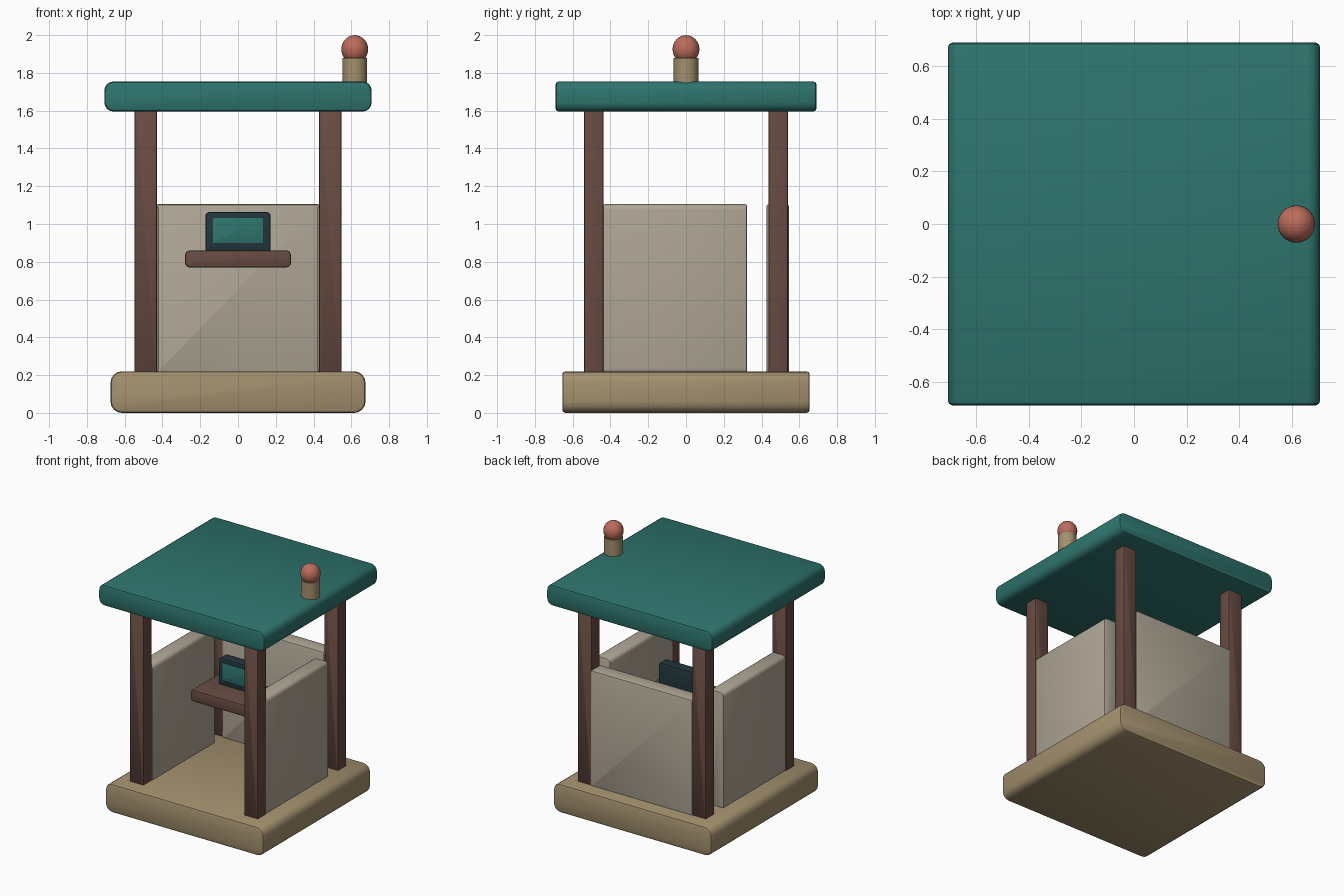
import bpy
import bmesh
from mathutils import Vector

if "Cube" in bpy.data.objects:
    bpy.data.objects.remove(bpy.data.objects["Cube"])


def material(name, r, g, b):
    """Flat colour from 0-255 sRGB values."""
    def lin(c):
        c /= 255
        return c / 12.92 if c <= 0.04045 else ((c + 0.055) / 1.055) ** 2.4
    m = bpy.data.materials.new(name)
    m.diffuse_color = (lin(r), lin(g), lin(b), 1)
    m.use_nodes = True
    m.node_tree.nodes["Principled BSDF"].inputs["Base Color"].default_value = m.diffuse_color
    return m


TEAL = material("teal", 46, 116, 109)
TAN = material("tan", 163, 144, 110)
PANEL = material("warm grey", 175, 166, 149)
WOOD = material("brown wood", 103, 75, 66)
DARK = material("dark slate", 33, 54, 60)
RED = material("soft red", 188, 108, 91)


def finish(bm, name, mat, angle=0.6):
    mesh = bpy.data.meshes.new(name)
    bm.to_mesh(mesh)
    bm.free()
    ob = bpy.data.objects.new(name, mesh)
    bpy.context.collection.objects.link(ob)
    mesh.materials.append(mat)
    bpy.ops.object.select_all(action='DESELECT')
    ob.select_set(True)
    bpy.context.view_layer.objects.active = ob
    bpy.ops.object.shade_smooth_by_angle(angle=angle)
    return ob


def block(name, mat, x, y, z, radius, chamfer):
    """Box with its front outline rounded and its front and back rims chamfered."""
    bm = bmesh.new()
    bmesh.ops.create_cube(bm, size=1)
    for v in bm.verts:
        v.co = Vector([(a + b) / 2 + c * (b - a) for (a, b), c in zip((x, y, z), v.co)])
    long_edges = [e for e in bm.edges
                  if abs((e.verts[0].co - e.verts[1].co).y) > 1e-5]
    bmesh.ops.bevel(bm, geom=long_edges, offset=radius, segments=4,
                    profile=0.5, affect='EDGES')
    rims = [e for e in bm.edges
            if abs((e.verts[0].co - e.verts[1].co).y) < 1e-5]
    bmesh.ops.bevel(bm, geom=rims, offset=chamfer, segments=2,
                    profile=0.5, affect='EDGES')
    return finish(bm, name, mat)


# floor slab and roof slab
block("floor_base", TAN, (-0.675, 0.675), (-0.655, 0.655), (0, 0.22), 0.06, 0.016)
block("roof", TEAL, (-0.708, 0.708), (-0.69, 0.69), (1.595, 1.755), 0.05, 0.016)

# corner posts and side walls
for sx, side in ((-1, "left"), (1, "right")):
    for sy, end in ((-1, "front"), (1, "back")):
        block(f"{end}_{side}_post", WOOD,
              sorted((sx * 0.428, sx * 0.547)), sorted((sy * 0.436, sy * 0.54)),
              (0.2, 1.62), 0.008, 0.008)
    block(f"{side}_wall", PANEL, sorted((sx * 0.42, sx * 0.546)),
          (-0.44, 0.323), (0.205, 1.105), 0.03, 0.01)

# back wall
block("back_wall", PANEL, (-0.435, 0.435), (0.426, 0.545), (0.205, 1.105), 0.015, 0.012)

# desk, monitor and its screen
block("desk", WOOD, (-0.28, 0.28), (-0.18, 0.18), (0.77, 0.86), 0.025, 0.01)
block("monitor", DARK, (-0.173, 0.173), (0.01, 0.09), (0.85, 1.063), 0.022, 0.008)
block("screen", TEAL, (-0.133, 0.133), (0.003, 0.012), (0.9, 1.032), 0.002, 0.001)

# roof lamp: stem and bulb
LAMP_X = 0.618
bm = bmesh.new()
bmesh.ops.create_cone(bm, cap_ends=True, segments=32, radius1=0.065, radius2=0.065, depth=0.16)
bmesh.ops.translate(bm, verts=bm.verts, vec=(LAMP_X, 0, 1.8))
finish(bm, "lamp_stem", TAN)

bm = bmesh.new()
bmesh.ops.create_uvsphere(bm, u_segments=32, v_segments=16, radius=0.071)
bmesh.ops.scale(bm, verts=bm.verts, vec=(1, 1, 1.05))
bmesh.ops.translate(bm, verts=bm.verts, vec=(LAMP_X, 0, 1.925))
finish(bm, "lamp_bulb", RED)
